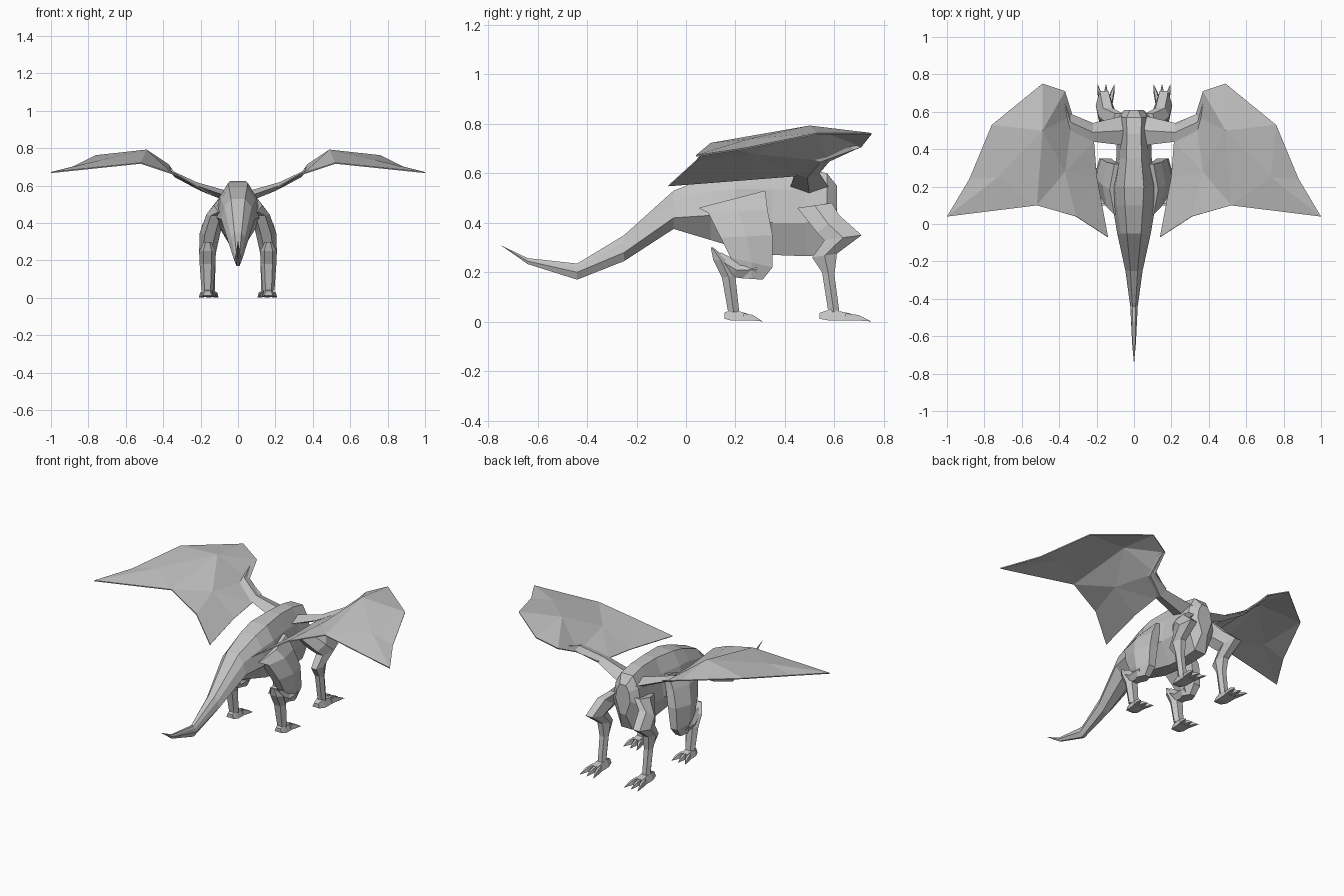
import bpy
import bmesh
from mathutils import Vector

default_cube = bpy.data.objects.get("Cube")
if default_cube:
    bpy.data.objects.remove(default_cube, do_unlink=True)

# Single flat stone colour
stone = bpy.data.materials.new("stone grey")
stone.use_nodes = True
colour = (0.55, 0.55, 0.55, 1)
stone.diffuse_color = colour
stone.node_tree.nodes["Principled BSDF"].inputs["Base Color"].default_value = colour


def add_object(name, bm, mirrored=True):
    """Turn a bmesh into a flat-shaded object, mirrored across x if asked."""
    bmesh.ops.recalc_face_normals(bm, faces=bm.faces)
    mesh = bpy.data.meshes.new(name)
    bm.to_mesh(mesh)
    bm.free()
    mesh.materials.append(stone)
    obj = bpy.data.objects.new(name, mesh)
    bpy.context.collection.objects.link(obj)
    if mirrored:
        mirror = obj.modifiers.new("Mirror", "MIRROR")
        mirror.use_mirror_merge = False
    return obj


def loft(bm, rings, tip=None):
    """Bridge matching rings of points, closing the ends or drawing to a tip."""
    rows = [[bm.verts.new(point) for point in ring] for ring in rings]
    count = len(rows[0])
    for near, far in zip(rows, rows[1:]):
        for i in range(count):
            j = (i + 1) % count
            bm.faces.new((near[i], near[j], far[j], far[i]))
    bm.faces.new(rows[0])
    if tip:
        point = bm.verts.new(tip)
        for i in range(count):
            bm.faces.new((rows[-1][i], rows[-1][(i + 1) % count], point))
    else:
        bm.faces.new(rows[-1])


def body_ring(y, width, top, middle, bottom):
    """Eight-sided section with a narrow back, full flank and narrow belly."""
    upper = middle + (top - middle) * 0.6
    half = [(0.42 * width, top), (0.8 * width, upper),
            (width, middle), (0.4 * width, bottom)]
    right = [(x, y, z) for x, z in half]
    left = [(-x, y, z) for x, z in reversed(half)]
    return right + left


def limb_ring(front, back, x, half):
    """Six-sided section between a front point and a back point (y, z)."""
    front, back = Vector(front), Vector(back)
    middle = (front + back) / 2
    outline = [(front, -0.5), (front, 0.5), (middle, 1),
               (back, 0.5), (back, -0.5), (middle, -1)]
    return [(x + half * side, p.x, p.y) for p, side in outline]


def limb(name, rings):
    bm = bmesh.new()
    loft(bm, [limb_ring(*ring) for ring in rings])
    return add_object(name, bm)


def box_ring(x, y, z, wide, high):
    return [(x - wide, y, z - high), (x + wide, y, z - high),
            (x + wide * 0.6, y, z + high), (x - wide * 0.6, y, z + high)]


def foot(name, x, heel, length):
    """Low paw with three spread pointed toes."""
    bm = bmesh.new()
    loft(bm, [box_ring(x, heel, 0.024, 0.024, 0.012),
              box_ring(x, heel + 0.2 * length, 0.027, 0.034, 0.023),
              box_ring(x, heel + 0.6 * length, 0.019, 0.036, 0.014)])
    for spread in (-1, 0, 1):
        base_x = x + spread * 0.023
        loft(bm, [box_ring(base_x, heel + 0.5 * length, 0.02, 0.013, 0.014),
                  box_ring(base_x + spread * 0.01, heel + 0.75 * length,
                           0.016, 0.012, 0.011)],
             tip=(x + spread * 0.046, heel + length, 0.001))
    return add_object(name, bm)


# Torso and tail in one tapering loft
torso = [
    (0.61, 0.05, 0.55, 0.46, 0.37),
    (0.57, 0.095, 0.6, 0.43, 0.27),
    (0.48, 0.09, 0.62, 0.4, 0.265),
    (0.35, 0.095, 0.625, 0.4, 0.27),
    (0.2, 0.125, 0.615, 0.42, 0.3),
    (0.1, 0.115, 0.59, 0.43, 0.33),
    (-0.05, 0.09, 0.53, 0.42, 0.375),
    (-0.25, 0.046, 0.35, 0.28, 0.245),
    (-0.44, 0.02, 0.235, 0.2, 0.17),
    (-0.64, 0.01, 0.257, 0.245, 0.233),
]
body = bmesh.new()
loft(body, [body_ring(*ring) for ring in torso], tip=(0, -0.75, 0.31))
add_object("body_and_tail", body, mirrored=False)

# Front legs, with a forward-pointing shoulder
limb("front_legs", [
    ((0.59, 0.48), (0.45, 0.46), 0.08, 0.04),
    ((0.62, 0.43), (0.53, 0.36), 0.14, 0.05),
    ((0.71, 0.35), (0.56, 0.33), 0.16, 0.045),
    ((0.61, 0.275), (0.51, 0.26), 0.155, 0.035),
    ((0.6, 0.19), (0.55, 0.2), 0.15, 0.03),
    ((0.62, 0.04), (0.575, 0.04), 0.15, 0.026),
])
foot("front_feet", 0.15, 0.54, 0.21)

# Hind legs: heavy thigh, shank running back, then upright hock
limb("thighs", [
    ((0.32, 0.53), (0.05, 0.46), 0.08, 0.05),
    ((0.33, 0.45), (0.09, 0.44), 0.12, 0.05),
    ((0.35, 0.35), (0.14, 0.34), 0.15, 0.055),
    ((0.35, 0.22), (0.18, 0.26), 0.163, 0.045),
    ((0.31, 0.17), (0.22, 0.176), 0.163, 0.035),
])
limb("shanks", [
    ((0.28, 0.25), (0.29, 0.172), 0.163, 0.042),
    ((0.23, 0.237), (0.18, 0.18), 0.163, 0.042),
    ((0.14, 0.28), (0.13, 0.22), 0.163, 0.036),
])
limb("hocks", [
    ((0.11, 0.3), (0.1, 0.3), 0.163, 0.02),
    ((0.17, 0.25), (0.11, 0.25), 0.163, 0.045),
    ((0.2, 0.18), (0.145, 0.18), 0.163, 0.042),
    ((0.215, 0.04), (0.17, 0.04), 0.163, 0.032),
])
foot("hind_feet", 0.163, 0.155, 0.155)


# Wing arms reaching out from the shoulder blades
def arm_ring(x, front, back, z, thick):
    middle = (front + back) / 2
    return [(x, front, z), (x, middle, z + thick),
            (x, back, z), (x, middle, z - thick)]


arm = bmesh.new()
loft(arm, [arm_ring(0.05, 0.58, 0.42, 0.54, 0.03),
           arm_ring(0.22, 0.54, 0.44, 0.6, 0.018),
           arm_ring(0.34, 0.59, 0.5, 0.66, 0.014),
           arm_ring(0.38, 0.71, 0.66, 0.705, 0.008)])
add_object("wing_arms", arm)

# Folded membrane panels of the wing
points = {
    "elbow_back": (0.215, 0.44, 0.59), "elbow": (0.22, 0.54, 0.605),
    "wrist": (0.33, 0.58, 0.65), "thumb": (0.37, 0.71, 0.71),
    "front": (0.49, 0.75, 0.76), "peak": (0.49, 0.5, 0.79),
    "outer": (0.76, 0.53, 0.76), "finger": (0.88, 0.24, 0.7),
    "tip": (1, 0.04, 0.67), "panel": (0.73, 0.25, 0.735),
    "trail": (0.52, 0.1, 0.72), "scallop": (0.31, 0.04, 0.65),
    "inner_tip": (0.14, -0.07, 0.55), "inner": (0.2, 0.25, 0.575),
    "fold": (0.37, 0.28, 0.68),
}
panels = [
    "elbow_back elbow wrist", "elbow_back wrist fold", "elbow_back fold inner",
    "wrist thumb peak", "thumb front peak", "front outer peak",
    "peak outer panel", "outer finger panel", "finger tip panel",
    "tip trail panel", "peak panel trail", "peak trail fold",
    "trail scallop fold", "scallop inner_tip inner", "scallop inner fold",
    "wrist peak fold",
]
wing = bmesh.new()
corners = {name: wing.verts.new(place) for name, place in points.items()}
for panel in panels:
    wing.faces.new([corners[name] for name in panel.split()])
membranes = add_object("wing_membranes", wing)
skin = membranes.modifiers.new("Thickness", "SOLIDIFY")
skin.thickness = 0.006
skin.offset = 0
